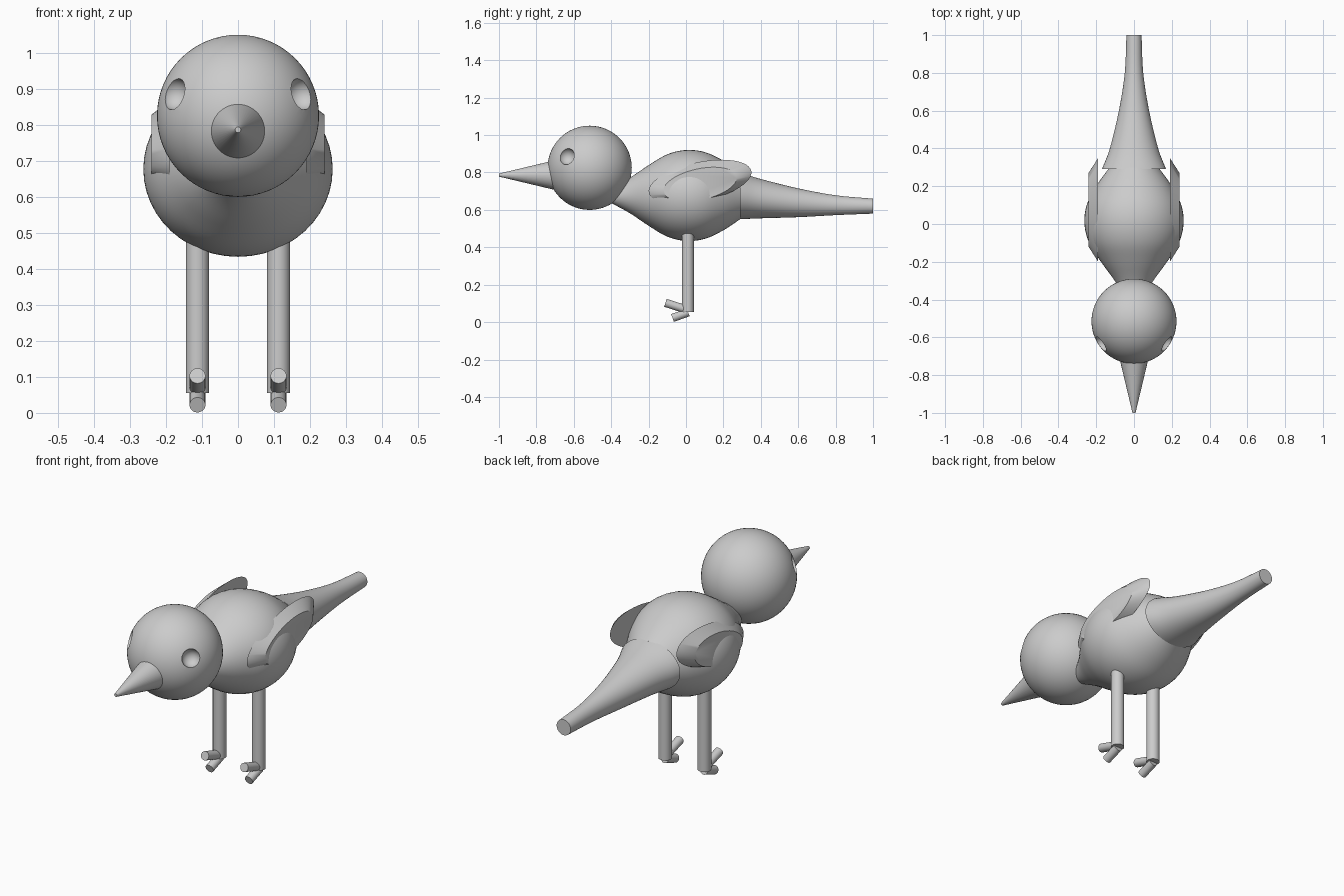
import bpy, bmesh, math
from mathutils import Vector, Matrix

cube = bpy.data.objects.get("Cube")
if cube:
    bpy.data.objects.remove(cube, do_unlink=True)

grey = bpy.data.materials.new("plain grey")
grey.use_nodes = True
tone = (0.6, 0.6, 0.6, 1)
grey.diffuse_color = tone
grey.node_tree.nodes["Principled BSDF"].inputs["Base Color"].default_value = tone


def finish(bm, name):
    """Turn a bmesh into a smooth object with sharp rims."""
    bmesh.ops.recalc_face_normals(bm, faces=bm.faces)
    mesh = bpy.data.meshes.new(name)
    bm.to_mesh(mesh)
    bm.free()
    mesh.materials.append(grey)
    obj = bpy.data.objects.new(name, mesh)
    bpy.context.collection.objects.link(obj)
    smooth(obj)
    return obj


def smooth(obj):
    bpy.ops.object.select_all(action='DESELECT')
    obj.select_set(True)
    bpy.context.view_layer.objects.active = obj
    bpy.ops.object.shade_smooth_by_angle(angle=math.radians(35))


def loft(name, sections, sides=48):
    """Skin capped ellipses given as (centre, half axis, half axis)."""
    bm = bmesh.new()
    rings = []
    for c, u, v in sections:
        angles = [math.tau * i / sides for i in range(sides)]
        rings.append([bm.verts.new(c + u * math.cos(a) + v * math.sin(a)) for a in angles])
    for a, b in zip(rings, rings[1:]):
        for i in range(sides):
            j = (i + 1) % sides
            bm.faces.new((a[i], a[j], b[j], b[i]))
    bm.faces.new(rings[0])
    bm.faces.new(rings[-1])
    return finish(bm, name)


def curve_sections(points, steps=5):
    """Smooth a profile of (y, centre z, half width, half height)."""
    p = [Vector(q) for q in points]
    p = [2 * p[0] - p[1]] + p + [2 * p[-1] - p[-2]]
    out = []
    for i in range(1, len(p) - 2):
        a, b, c, d = p[i - 1:i + 3]
        for s in range(steps):
            t = s / steps
            out.append(b + (c - a) * t / 2 + (2 * a - 5 * b + 4 * c - d) * t * t / 2
                       + (3 * b - a - 3 * c + d) * t ** 3 / 2)
    out.append(p[-2])
    return [(Vector((0, y, z)), Vector((w, 0, 0)), Vector((0, 0, h))) for y, z, w, h in out]


def rod(name, start, end, r1, r2, sides=32):
    """Round bar or cone between two points."""
    a, b = Vector(start), Vector(end)
    turn = (b - a).to_track_quat('Z', 'Y').to_matrix().to_4x4()
    bm = bmesh.new()
    bmesh.ops.create_cone(bm, cap_ends=True, segments=sides, radius1=r1, radius2=r2,
                          depth=(b - a).length, matrix=Matrix.Translation((a + b) / 2) @ turn)
    return finish(bm, name)


def ball(name, centre, radius, u=64, v=32):
    bm = bmesh.new()
    bmesh.ops.create_uvsphere(bm, u_segments=u, v_segments=v, radius=radius,
                              matrix=Matrix.Translation(centre))
    return finish(bm, name)


# Plump body, narrow at the neck
body = [(-0.41, 0.035), (-0.3, 0.095), (-0.2, 0.162), (-0.1, 0.22), (0, 0.243),
        (0.1, 0.232), (0.2, 0.186), (0.3, 0.12)]
loft("body", curve_sections([(y, 0.677, r * 1.08, r) for y, r in body]))

# Long flaring tail
loft("tail", curve_sections([
    (0.29, 0.675, 0.17, 0.125), (0.4, 0.66, 0.128, 0.105), (0.6, 0.638, 0.08, 0.077),
    (0.8, 0.625, 0.049, 0.053), (1, 0.62, 0.04, 0.04)]))

# Head with two hollow eye sockets
head_centre = Vector((0, -0.515, 0.825))
head = ball("head", head_centre, 0.225)
for side in (-1, 1):
    way = Vector((side * 0.175, -0.12, 0.06)).normalized()
    cutter = ball("eye_cutter", head_centre + way * 0.225, 0.045, 32, 16)
    cutter.hide_render = True
    cut = head.modifiers.new("eye_socket", 'BOOLEAN')
    cut.operation = 'DIFFERENCE'
    cut.solver = 'EXACT'
    cut.object = cutter
    bpy.context.view_layer.objects.active = head
    bpy.ops.object.modifier_apply(modifier=cut.name)
    bpy.data.objects.remove(cutter, do_unlink=True)
smooth(head)

# Beak
rod("beak", (0, -0.69, 0.786), (0, -1, 0.786), 0.082, 0.008, 48)

tilt = math.radians(12)
along = Vector((0, math.cos(tilt), math.sin(tilt)))
across = Vector((0, -math.sin(tilt), math.cos(tilt)))
for side, label in ((1, "left"), (-1, "right")):
    # Wing: oval plate with a sloping rim
    loft(label + "_wing", [
        (Vector((side * 0.19, 0.075, 0.75)), along * 0.28, across * 0.105),
        (Vector((side * 0.24, 0.075, 0.737)), along * 0.2, across * 0.083)])
    # Leg and two toes
    x = side * 0.1125
    rod(label + "_leg", (x, 0.01, 0.055), (x, 0.01, 0.55), 0.032, 0.032)
    rod(label + "_upper_toe", (x, 0, 0.068), (x, -0.11, 0.103), 0.022, 0.022)
    rod(label + "_lower_toe", (x, 0.012, 0.052), (x, -0.072, 0.022), 0.022, 0.022)
